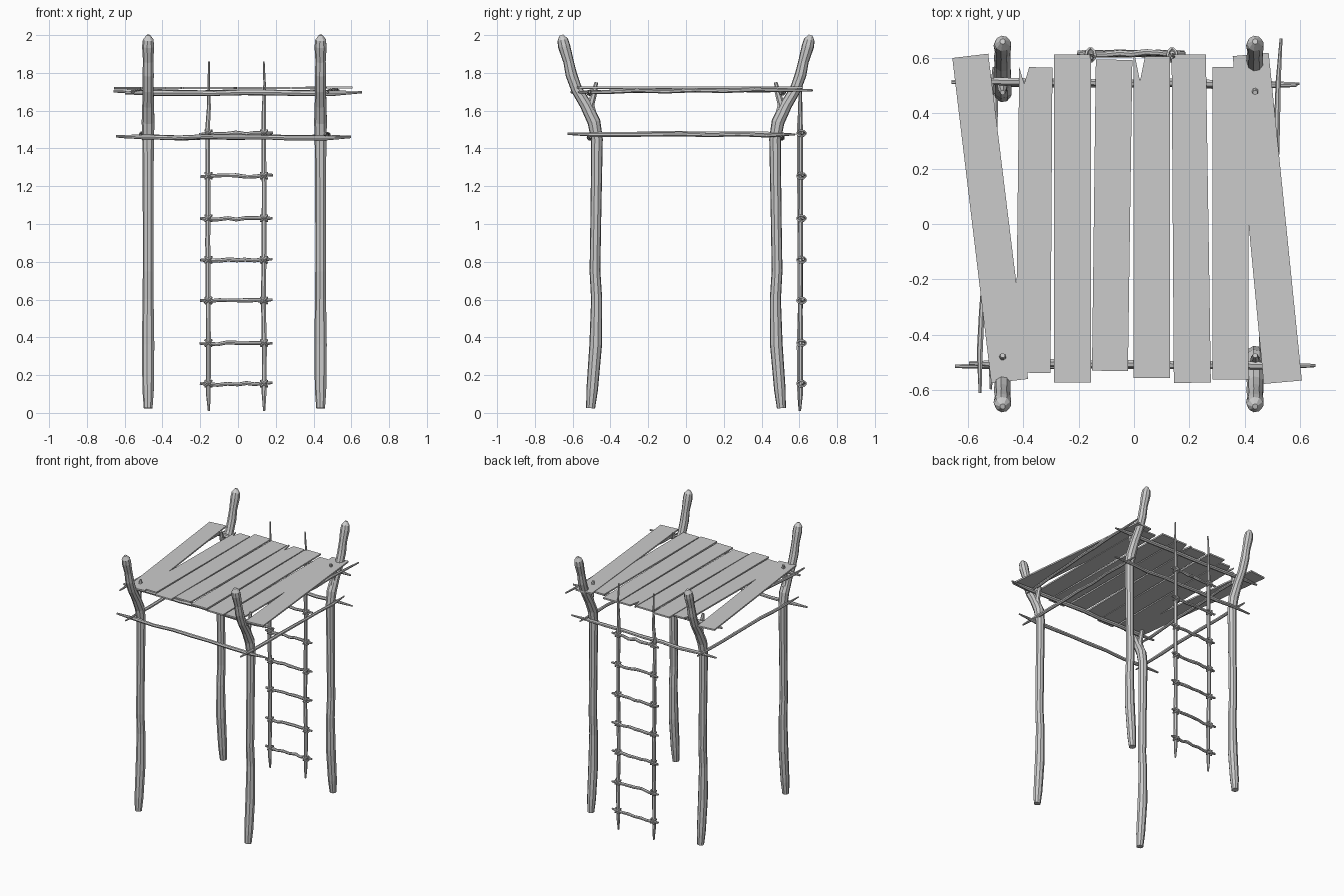
import bpy, bmesh, math, random
from mathutils import Vector, Matrix

if "Cube" in bpy.data.objects:
    bpy.data.objects.remove(bpy.data.objects["Cube"])

random.seed(4)


def finish(name, bm):
    bmesh.ops.recalc_face_normals(bm, faces=bm.faces)
    me = bpy.data.meshes.new(name)
    bm.to_mesh(me)
    bm.free()
    ob = bpy.data.objects.new(name, me)
    bpy.context.collection.objects.link(ob)
    return ob


def tube(bm, pts, radii, sides=8, closed=False):
    """Sweep a polygon along points with a radius at each point."""
    pts = [Vector(p) for p in pts]
    n = len(pts)
    rings = []
    axis = pts[-1] - pts[0]
    ref = Vector((1, 0, 0)) if abs(axis.x) < abs(axis.z) + abs(axis.y) else Vector((0, 1, 0))
    for i, p in enumerate(pts):
        t = (pts[min(i + 1, n - 1)] - pts[max(i - 1, 0)]).normalized()
        u = (ref - t * ref.dot(t)).normalized()
        v = t.cross(u)
        rings.append([bm.verts.new(p + (u * math.cos(a) + v * math.sin(a)) * radii[i])
                      for a in [2 * math.pi * (k + 0.5) / sides for k in range(sides)]])
    for a, b in zip(rings, rings[1:]):
        for k in range(sides):
            j = (k + 1) % sides
            bm.faces.new((a[k], a[j], b[j], b[k]))
    bm.faces.new(rings[0])
    bm.faces.new(rings[-1])


def stick(bm, p0, p1, r, n=8, wob=0.004, tip0=0.5, tip1=0.4, sides=7):
    """Slightly crooked stick with tapered ends."""
    p0, p1 = Vector(p0), Vector(p1)
    pts, radii = [], []
    for i in range(n + 1):
        j = Vector([random.uniform(-wob, wob) for _ in range(3)])
        pts.append(p0.lerp(p1, i / n) + j)
        radii.append(r * (tip0 if i == 0 else tip1 if i == n else random.uniform(0.88, 1.1)))
    tube(bm, pts, radii, sides)


def ring(bm, centre, major, minor, rot, seg=10, sides=5):
    """Rope loop."""
    loops = []
    for i in range(seg):
        a = 2 * math.pi * i / seg
        d = Vector((math.cos(a), math.sin(a), 0))
        loops.append([bm.verts.new(Vector(centre) + rot @ (d * (major + minor * math.cos(b)) + Vector((0, 0, minor * math.sin(b)))))
                      for b in [2 * math.pi * k / sides for k in range(sides)]])
    for i in range(seg):
        a, b = loops[i], loops[(i + 1) % seg]
        for k in range(sides):
            j = (k + 1) % sides
            bm.faces.new((a[k], a[j], b[j], b[k]))


# Four crooked corner posts, each with a small forked branch
path = [(0.505, 0.025, .024), (0.497, 0.12, .031), (0.478, 0.36, .034), (0.473, 0.6, .03),
        (0.482, 0.75, .029), (0.478, 1.0, .029), (0.474, 1.25, .03), (0.472, 1.45, .032),
        (0.487, 1.54, .035), (0.53, 1.63, .032), (0.578, 1.71, .03), (0.607, 1.79, .031),
        (0.622, 1.86, .028), (0.645, 1.94, .033), (0.653, 1.975, .029), (0.66, 2.0, .01)]
for x, xn in ((-0.475, "left"), (0.438, "right")):
    for s, yn in ((-1, "front"), (1, "back")):
        bm = bmesh.new()
        tube(bm, [(x, s * y, z) for y, z, r in path], [r for y, z, r in path], 9)
        tube(bm, [(x, s * y, z) for y, z in ((.49, 1.56), (.505, 1.63), (.485, 1.70), (.475, 1.75))],
             [.024, .02, .016, .009], 7)
        finish(f"{yn}_{xn}_post", bm)

# Upper beams carrying the deck, and the lower brace ring
poles = {
    "deck_beam_front": ((-0.595, -0.5, 1.695), (0.66, -0.515, 1.695), .015),
    "deck_beam_back": ((-0.66, 0.515, 1.70), (0.59, 0.505, 1.695), .015),
    "deck_beam_right": ((0.53, 0.67, 1.71), (0.475, -0.57, 1.70), .011),
    "deck_beam_left": ((-0.56, -0.61, 1.70), (-0.51, 0.57, 1.71), .011),
    "brace_front": ((-0.65, -0.515, 1.46), (0.6, -0.51, 1.458), .013),
    "brace_back": ((-0.6, 0.505, 1.458), (0.6, 0.505, 1.462), .013),
    "brace_right": ((0.465, -0.63, 1.475), (0.478, 0.58, 1.472), .012),
    "brace_left": ((-0.5, 0.58, 1.475), (-0.515, -0.6, 1.478), .012),
}
for name, (a, b, r) in poles.items():
    bm = bmesh.new()
    stick(bm, a, b, r)
    finish(name, bm)

# Deck planks: back-left x, back-right x, back y, front-left x, front-right x, front y, notch (fraction, depth)
planks = [
    (-.657, -.527, .608, -.516, -.383, -.568, None),
    (-.415, -.295, .567, -.428, -.302, -.538, (.15, .06)),
    (-.290, -.155, .613, -.290, -.155, -.574, None),
    (-.138, -.006, .594, -.152, -.022, -.531, None),
    (-.002, .130, .606, -.002, .130, -.556, (.18, .09)),
    (.136, .260, .613, .144, .278, -.574, None),
    (.284, .412, .567, .284, .415, -.562, None),
    (.357, .487, .613, .469, .607, -.572, None),
]
for i, (bl, br, by, fl, fr, fy, notch) in enumerate(planks):
    bm = bmesh.new()
    skew = (bl - fl) * 0.11
    outline = [(fl, fy + skew / 2), (fr, fy - skew / 2), (br, by - skew / 2)]
    if notch:
        f, d = notch
        m, w = bl + (br - bl) * f, 0.018
        outline += [(m + w, by), (m, by - d), (m - w, by)]
    outline.append((bl, by + skew / 2))
    z = 1.714 if i < 7 else 1.718
    face = bm.faces.new([bm.verts.new((x, y, z)) for x, y in outline])
    ext = bmesh.ops.extrude_face_region(bm, geom=[face])
    top = [v for v in ext["geom"] if isinstance(v, bmesh.types.BMVert)]
    bmesh.ops.translate(bm, verts=top, vec=(0, 0, 0.011))
    finish(f"deck_plank_{i + 1}", bm)

# Ladder rails, thinning towards the top
rails = (-0.157, 0.138)
for x, name in zip(rails, ("ladder_rail_left", "ladder_rail_right")):
    bm = bmesh.new()
    zs = [0.01, 0.1, 0.35, 0.6, 0.9, 1.2, 1.5, 1.62, 1.74, 1.86]
    rs = [.006, .013, .014, .013, .014, .013, .013, .011, .007, .005]
    tube(bm, [(x + random.uniform(-.004, .004), .603 + random.uniform(-.004, .004), z) for z in zs], rs, 7)
    finish(name, bm)

# Rungs with rope lashings at both rails
for i, z in enumerate((0.155, 0.37, 0.595, 0.81, 1.03, 1.255, 1.48)):
    bm = bmesh.new()
    stick(bm, (-0.2, 0.617, z - .003), (0.185, 0.617, z), .011, 8, .005, .7, .6)
    finish(f"ladder_rung_{i + 1}", bm)
    bm = bmesh.new()
    for x in rails:
        for ang in (-0.75, 0.75):
            rot = Matrix.Rotation(ang, 3, 'Y')
            ring(bm, (x, 0.611, z), .022, .0065, rot)
    finish(f"rung_lashing_{i + 1}", bm)
